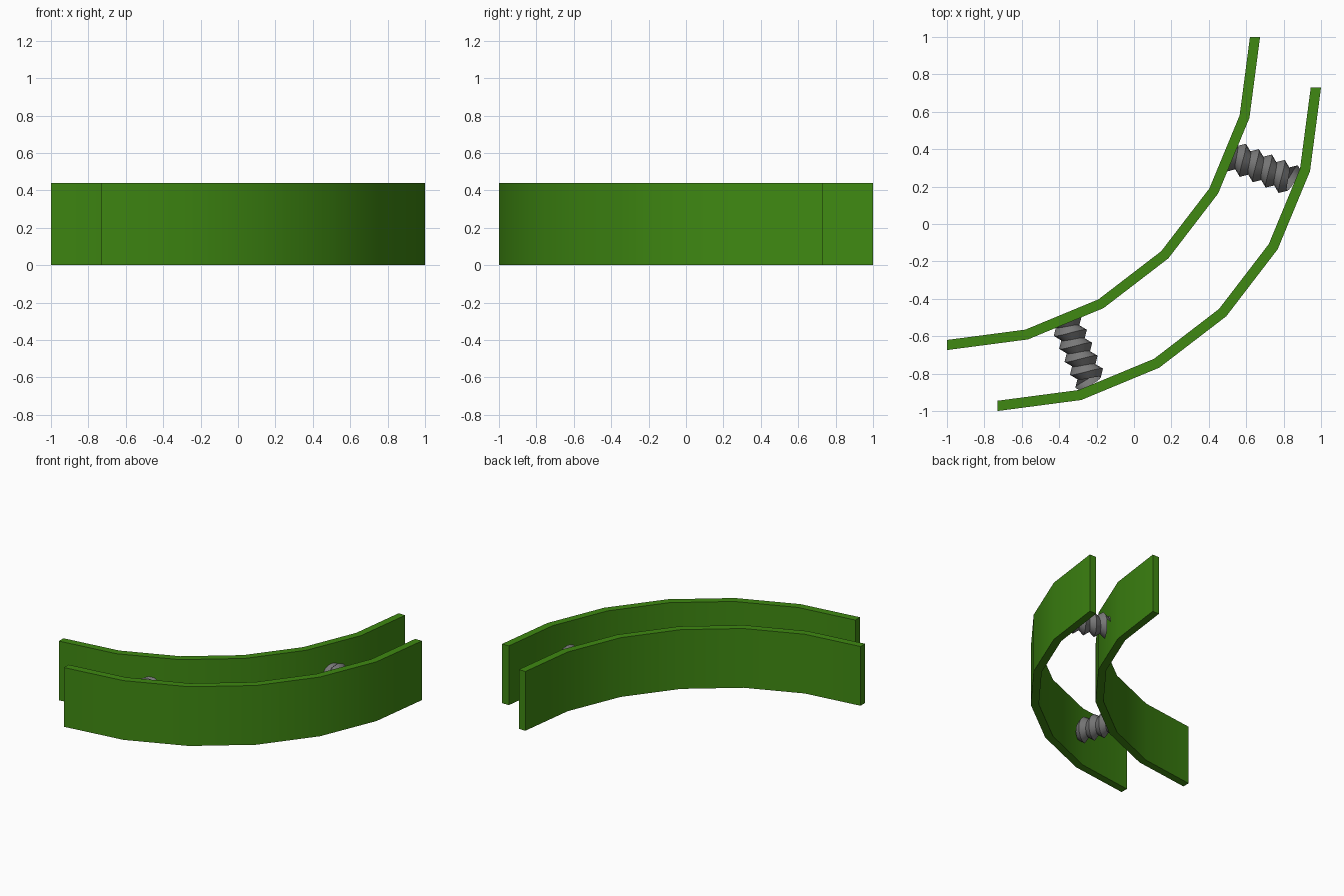
import bpy
import math
from mathutils import Vector

if "Cube" in bpy.data.objects:
    bpy.data.objects.remove(bpy.data.objects["Cube"])


def material(name, rgb):
    m = bpy.data.materials.new(name)
    m.diffuse_color = (*rgb, 1)
    m.use_nodes = True
    m.node_tree.nodes["Principled BSDF"].inputs["Base Color"].default_value = m.diffuse_color
    return m


GREEN = material("green", (0.05, 0.25, 0.006))
GREY = material("grey", (0.19, 0.19, 0.19))


def make(name, verts, faces, mat, angle):
    me = bpy.data.meshes.new(name)
    me.from_pydata(verts, [], faces)
    me.materials.append(mat)
    ob = bpy.data.objects.new(name, me)
    bpy.context.collection.objects.link(ob)
    bpy.ops.object.select_all(action='DESELECT')
    ob.select_set(True)
    bpy.context.view_layer.objects.active = ob
    bpy.ops.object.mode_set(mode='EDIT')
    bpy.ops.mesh.select_all(action='SELECT')
    bpy.ops.mesh.normals_make_consistent(inside=False)
    bpy.ops.object.mode_set(mode='OBJECT')
    bpy.ops.object.shade_smooth_by_angle(angle=math.radians(angle))
    return ob


def curved_wall(name, c, r_in, r_out, height=0.44, segs=6):
    """Quarter-circle wall around the centre (-c, c)."""
    verts, faces = [], []
    for i in range(segs + 1):
        a = math.radians(-90 + 90 * i / segs)
        for r, z in ((r_in, 0), (r_out, 0), (r_out, height), (r_in, height)):
            verts.append((-c + r * math.cos(a), c + r * math.sin(a), z))
    for i in range(segs):
        for k in range(4):
            a, b = i * 4 + k, i * 4 + (k + 1) % 4
            faces.append((a, b, b + 4, a + 4))
    n = segs * 4
    faces += [(3, 2, 1, 0), (n, n + 1, n + 2, n + 3)]
    return make(name, verts, faces, GREEN, 30)


def threaded_rod(name, start, direction, flip, pitch=0.075, turns=5,
                 crest=0.088, root=0.06, n=12):
    """Helical V-thread running from start along direction."""
    start = Vector(start)
    d = Vector(direction).normalized()
    side = Vector((-d.y, d.x, 0)) * flip
    up = Vector((0, 0, 1))
    verts, faces = [], []
    count = turns * n
    for k in range(count + 1):
        a = 2 * math.pi * k / n
        radial = side * math.cos(a) + up * math.sin(a)
        along = pitch * (k / n - 0.5)
        verts.append(start + d * along + radial * crest)
        verts.append(start + d * (along + pitch / 2) + radial * root)
    for k in range(count):
        c, r = 2 * k, 2 * k + 1
        faces.append((c, c + 2, r + 2, r))
        if k + n < count:
            nxt = 2 * (k + n)
            faces.append((r, r + 2, nxt + 2, nxt))
    return make(name, verts, faces, GREY, 40)


# Two curved walls
curved_wall("inner_wall", 1.0, 1.62, 1.674)
curved_wall("outer_wall", 0.73, 1.675, 1.73)

# Two threaded connectors, mirrored across the diagonal
threaded_rod("back_connector", (0.53, 0.362, 0.22), (0.924, -0.383, 0), 1)
threaded_rod("front_connector", (-0.362, -0.53, 0.22), (0.383, -0.924, 0), -1)
